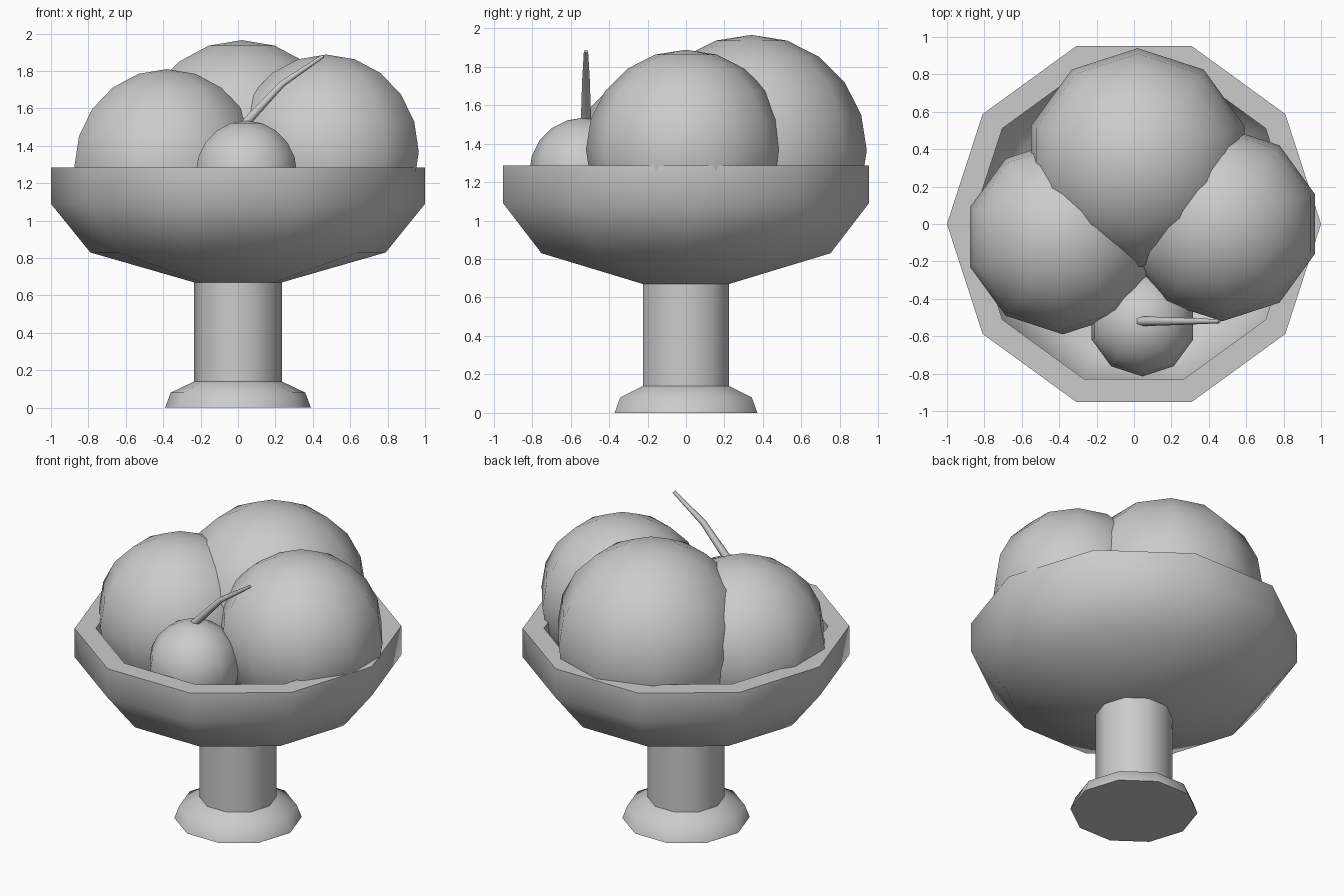
import bpy, bmesh
from math import cos, sin, pi, radians
from mathutils import Vector

if "Cube" in bpy.data.objects:
    bpy.data.objects.remove(bpy.data.objects["Cube"])

SIDES = 10


def finish(bm, name, angle=45):
    bmesh.ops.recalc_face_normals(bm, faces=bm.faces)
    mesh = bpy.data.meshes.new(name)
    bm.to_mesh(mesh)
    bm.free()
    ob = bpy.data.objects.new(name, mesh)
    bpy.context.collection.objects.link(ob)
    bpy.ops.object.select_all(action='DESELECT')
    ob.select_set(True)
    bpy.context.view_layer.objects.active = ob
    bpy.ops.object.shade_smooth_by_angle(angle=radians(angle))
    return ob


def skin(bm, rings, cap_start, cap_end):
    """Join rings of points with quads, optionally closing the ends."""
    loops = [[bm.verts.new(p) for p in ring] for ring in rings]
    for a, b in zip(loops, loops[1:]):
        n = len(a)
        for i in range(n):
            j = (i + 1) % n
            bm.faces.new((a[i], a[j], b[j], b[i]))
    if cap_start:
        bm.faces.new(loops[0])
    if cap_end:
        bm.faces.new(loops[-1])


def lathe(name, profile, cap_end):
    bm = bmesh.new()
    rings = [[(r * cos(2 * pi * i / SIDES), r * sin(2 * pi * i / SIDES), z)
              for i in range(SIDES)] for r, z in profile]
    skin(bm, rings, True, cap_end)
    return finish(bm, name)


def fruit(name, centre, radius):
    bm = bmesh.new()
    bmesh.ops.create_uvsphere(bm, u_segments=SIDES, v_segments=10, radius=radius)
    bmesh.ops.translate(bm, verts=bm.verts, vec=centre)
    return finish(bm, name)


# Pedestal: flared foot and column
lathe("pedestal", [(0.39, 0), (0.36, 0.08), (0.235, 0.14), (0.235, 0.67)], False)

# Bowl: outer wall, flat rim, inner wall
lathe("bowl", [(0.235, 0.67), (0.79, 0.83), (1.0, 1.09), (1.0, 1.285),
               (0.87, 1.285), (0.87, 1.13), (0.72, 0.94), (0.2, 0.80)], True)

# Fruit
fruit("back_fruit", (0.02, 0.34, 1.365), 0.60)
fruit("left_fruit", (-0.38, -0.07, 1.29), 0.52)
fruit("right_fruit", (0.472, 0, 1.368), 0.52)
fruit("small_fruit", (0.045, -0.53, 1.25), 0.285)

# Bent, tapering stalk on the small fruit
bm = bmesh.new()
side = Vector((0, 1, 0))
up = Vector((-0.68, 0, 0.73))
path = [((0.03, -0.52, 1.51), 0.027), ((0.235, -0.52, 1.73), 0.02),
        ((0.455, -0.52, 1.88), 0.011)]
skin(bm, [[Vector(p) + r * (side * cos(pi * k / 3) + up * sin(pi * k / 3))
           for k in range(6)] for p, r in path], True, True)
finish(bm, "fruit_stalk", 65)
